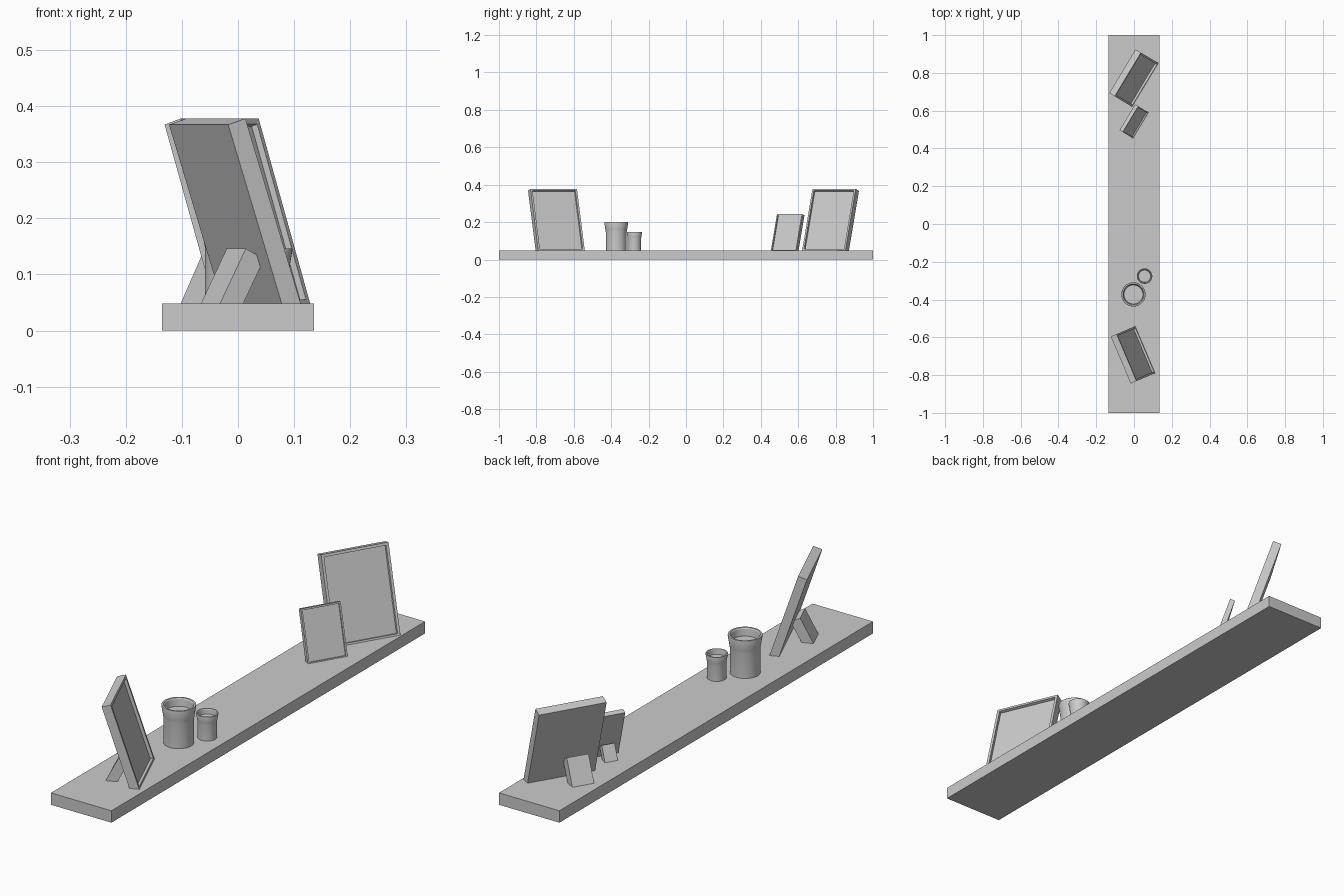
import bpy, bmesh, math
from mathutils import Matrix, Vector

if "Cube" in bpy.data.objects:
    bpy.data.objects.remove(bpy.data.objects["Cube"])

SHELF_TOP = 0.048


def make_object(name, bm):
    bmesh.ops.recalc_face_normals(bm, faces=bm.faces)
    mesh = bpy.data.meshes.new(name)
    bm.to_mesh(mesh)
    bm.free()
    obj = bpy.data.objects.new(name, mesh)
    bpy.context.collection.objects.link(obj)
    return obj


def box(lo, hi):
    bm = bmesh.new()
    lo, hi = Vector(lo), Vector(hi)
    size = hi - lo
    bmesh.ops.create_cube(bm, size=1, matrix=Matrix.Translation((lo + hi) / 2) @ Matrix.Diagonal((*size, 1)))
    return bm


def picture_frame(name, x, y, turn, scale=1.0):
    place = (Matrix.Translation((x, y, SHELF_TOP))
             @ Matrix.Rotation(math.radians(turn), 4, 'Z') @ Matrix.Scale(scale, 4))

    # leaning frame with a recessed picture on its front
    bm = box((-0.035, -0.135, 0), (0, 0.135, 0.35))
    bm.normal_update()
    front = max(bm.faces, key=lambda f: f.calc_center_median().x)
    bmesh.ops.inset_region(bm, faces=[front], thickness=0.015)
    pushed = bmesh.ops.extrude_discrete_faces(bm, faces=[front])["faces"][0]
    bmesh.ops.translate(bm, verts=pushed.verts, vec=(-0.012, 0, 0))
    bm.transform(place @ Matrix.Translation((0, 0, -0.003)) @ Matrix.Rotation(math.radians(-18), 4, 'Y'))
    make_object(name, bm)

    # easel leg propping up the back
    bm = box((0, -0.087, 0), (0.04, 0, 0.11))
    bm.transform(place @ Matrix.Translation((-0.137, 0, 0)) @ Matrix.Rotation(math.radians(27), 4, 'Y'))
    make_object(name + "_stand", bm)


def candle_pot(name, x, y, scale=1.0):
    # flared pot with a shallow inner surface, spun from a profile
    profile = [(0, 0), (0.056, 0), (0.056, 0.1), (0.058, 0.113), (0.064, 0.15),
               (0.063, 0.154), (0.056, 0.154), (0.053, 0.15), (0.05, 0.122), (0, 0.122)]
    bm = bmesh.new()
    verts = [bm.verts.new((r, 0, z)) for r, z in profile]
    edges = [bm.edges.new(pair) for pair in zip(verts, verts[1:])]
    bmesh.ops.spin(bm, geom=verts + edges, cent=(0, 0, 0), axis=(0, 0, 1),
                   angle=math.tau, steps=40, use_merge=True)
    bmesh.ops.remove_doubles(bm, verts=bm.verts, dist=1e-5)
    bm.transform(Matrix.Translation((x, y, SHELF_TOP)) @ Matrix.Scale(scale, 4))
    obj = make_object(name, bm)
    bpy.ops.object.select_all(action='DESELECT')
    obj.select_set(True)
    bpy.context.view_layer.objects.active = obj
    bpy.ops.object.shade_smooth_by_angle(angle=math.radians(30))


# shelf board
make_object("shelf_board", box((-0.135, -1, 0), (0.135, 1, SHELF_TOP)))

# picture frames
picture_frame("large_frame_left", 0.06, -0.665, 23)
picture_frame("large_frame_right", 0.06, 0.736, -31)
picture_frame("small_frame", 0.036, 0.522, -31, 0.59)

# candle pots
candle_pot("large_pot", -0.003, -0.373)
candle_pot("small_pot", 0.056, -0.276, 0.64)
